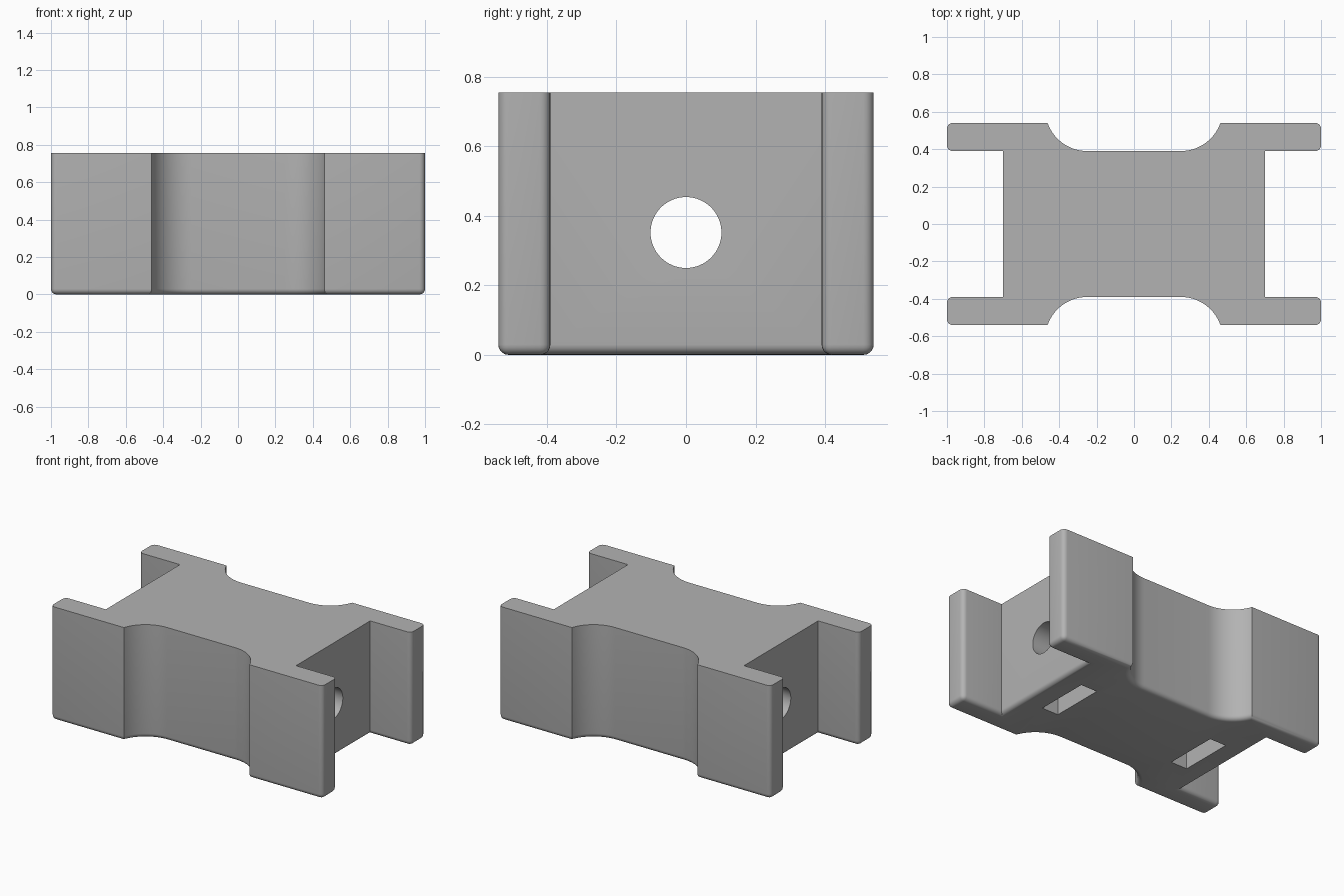
import bpy, bmesh, math
from mathutils import Vector

default = bpy.data.objects.get("Cube")
if default:
    bpy.data.objects.remove(default, do_unlink=True)

HEIGHT, ROUND = 0.755, 0.03
HALF_L, HALF_W = 1.0, 0.54      # overall half length and half width
WALL_X, WAIST_Y = 0.7, 0.39     # end wall position, waist and arm inner face

grey = bpy.data.materials.new("plain grey")
grey.use_nodes = True
colour = (0.45, 0.45, 0.45, 1)
grey.diffuse_color = colour
grey.node_tree.nodes["Principled BSDF"].inputs["Base Color"].default_value = colour


def quarter_outline():
    """Outline of one quarter, from the end wall round to the waist."""
    points = [(WALL_X, WAIST_Y), (HALF_L, WAIST_Y), (HALF_L, HALF_W)]
    start_x, end_x = 0.25, 0.462
    rise, run = HALF_W - WAIST_Y, end_x - start_x
    radius = (run ** 2 + rise ** 2) / (2 * rise)
    sweep = math.asin(run / radius)
    steps = 14
    for i in range(steps, -1, -1):
        a = sweep * i / steps
        points.append((start_x + radius * math.sin(a),
                       WAIST_Y + radius * (1 - math.cos(a))))
    return points


def add_object(name, bm):
    mesh = bpy.data.meshes.new(name)
    bm.to_mesh(mesh)
    bm.free()
    mesh.materials.append(grey)
    obj = bpy.data.objects.new(name, mesh)
    bpy.context.collection.objects.link(obj)
    return obj


# Body: mirrored outline, extruded up
quarter = quarter_outline()
half = quarter + [(-x, y) for x, y in reversed(quarter)]
outline = half + [(-x, -y) for x, y in half]
bm = bmesh.new()
base = bm.faces.new([bm.verts.new((x, y, 0)) for x, y in outline])
top = bmesh.ops.extrude_face_region(bm, geom=[base])["geom"]
bmesh.ops.translate(bm, vec=(0, 0, HEIGHT),
                    verts=[v for v in top if isinstance(v, bmesh.types.BMVert)])
bmesh.ops.recalc_face_normals(bm, faces=bm.faces)


# Round the bottom rim and the upright corners of the arm tips
def is_rounded(edge):
    a, b = (v.co for v in edge.verts)
    bottom = max(a.z, b.z) < 0.001
    tip = min(abs(a.x), abs(b.x)) > HALF_L - 0.001 and abs(a.z - b.z) > 0.1
    return bottom or tip


bmesh.ops.bevel(bm, geom=[e for e in bm.edges if is_rounded(e)], offset=ROUND,
                offset_type='OFFSET', segments=5, profile=0.5,
                affect='EDGES', clamp_overlap=False)
body = add_object("body", bm)


def cut(name, bm):
    cutter = add_object(name, bm)
    cutter.hide_render = True
    mod = body.modifiers.new(name, 'BOOLEAN')
    mod.operation, mod.solver, mod.object = 'DIFFERENCE', 'EXACT', cutter
    bpy.context.view_layer.objects.active = body
    bpy.ops.object.modifier_apply(modifier=name)
    bpy.data.objects.remove(cutter, do_unlink=True)


# Bolt hole along the length
bm = bmesh.new()
bmesh.ops.create_cone(bm, cap_ends=True, segments=64, radius1=0.102,
                      radius2=0.102, depth=3)
bmesh.ops.rotate(bm, verts=bm.verts, cent=(0, 0, 0),
                 matrix=Vector((0, 0, 1)).rotation_difference(Vector((1, 0, 0))).to_matrix())
bmesh.ops.translate(bm, verts=bm.verts, vec=(0, 0, 0.352))
cut("bolt_hole", bm)

# Nut slots, open at the bottom
SLOT_TOP = 0.53
for side, name in ((1, "left_nut_slot"), (-1, "right_nut_slot")):
    bm = bmesh.new()
    bmesh.ops.create_cube(bm, size=1)
    bmesh.ops.scale(bm, verts=bm.verts, vec=(0.12, 0.36, SLOT_TOP + 0.1))
    bmesh.ops.translate(bm, verts=bm.verts,
                        vec=(side * 0.5, 0, (SLOT_TOP - 0.1) / 2))
    cut(name, bm)

bpy.ops.object.select_all(action='DESELECT')
body.select_set(True)
bpy.context.view_layer.objects.active = body
bpy.ops.object.shade_smooth_by_angle(angle=math.radians(30))
